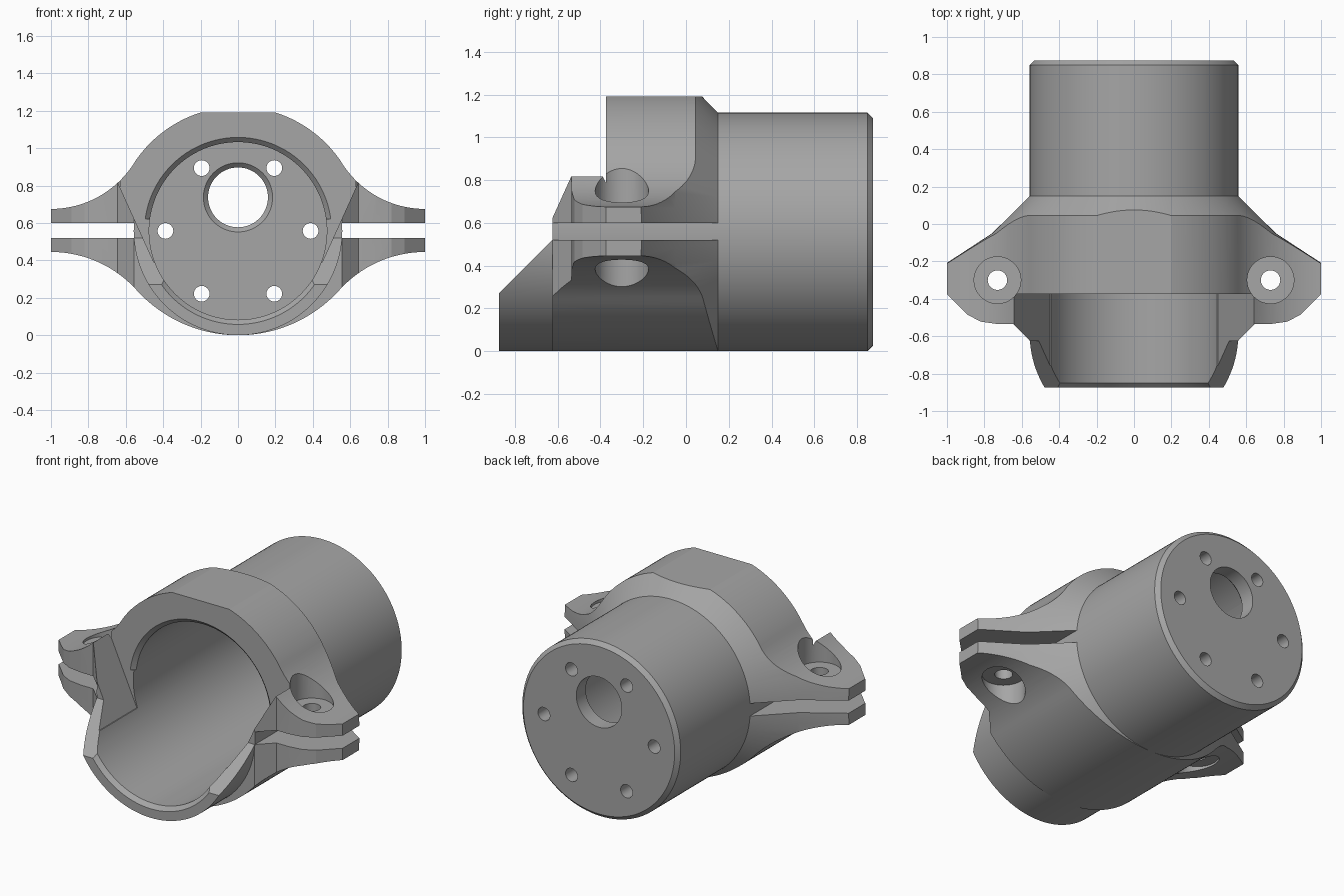
import bpy, bmesh, math
from mathutils import Vector

if "Cube" in bpy.data.objects:
    bpy.data.objects.remove(bpy.data.objects["Cube"], do_unlink=True)

R = 0.5575           # barrel radius, also the height of its axis
BORE = 0.475
SEG = 128

mat = bpy.data.materials.new("machined grey")
mat.use_nodes = True
grey = (0.38, 0.38, 0.38, 1)
mat.diffuse_color = grey
mat.node_tree.nodes["Principled BSDF"].inputs["Base Color"].default_value = grey


def finish(name, bm):
    bmesh.ops.recalc_face_normals(bm, faces=bm.faces)
    me = bpy.data.meshes.new(name)
    bm.to_mesh(me)
    bm.free()
    me.materials.append(mat)
    ob = bpy.data.objects.new(name, me)
    bpy.context.collection.objects.link(ob)
    return ob


def prism(name, pts, axis, lo, hi):
    """Extrude a 2D outline along one axis."""
    place = {"x": lambda a, b, t: (t, a, b),
             "y": lambda a, b, t: (a, t, b),
             "z": lambda a, b, t: (a, b, t)}[axis]
    bm = bmesh.new()
    rings = [[bm.verts.new(place(a, b, t)) for a, b in pts] for t in (lo, hi)]
    for ring in rings:
        bm.faces.new(ring)
    n = len(pts)
    for i in range(n):
        j = (i + 1) % n
        bm.faces.new((rings[0][i], rings[0][j], rings[1][j], rings[1][i]))
    return finish(name, bm)


def lathe(name, pts, cx=0, cy=0, cz=R, axis="y", seg=SEG):
    """Solid of revolution from (radius, position) points, capped at both ends."""
    bm = bmesh.new()
    rings = []
    for r, t in pts:
        ring = []
        for k in range(seg):
            a = math.tau * k / seg
            u, v = r * math.cos(a), r * math.sin(a)
            p = (u, t, v) if axis == "y" else (u, v, t)
            ring.append(bm.verts.new(Vector(p) + Vector((cx, cy, cz))))
        rings.append(ring)
    bm.faces.new(rings[0])
    bm.faces.new(rings[-1])
    for a, b in zip(rings, rings[1:]):
        for k in range(seg):
            m = (k + 1) % seg
            bm.faces.new((a[k], a[m], b[m], b[k]))
    return finish(name, bm)


def combine(target, tool, op="DIFFERENCE"):
    mod = target.modifiers.new("cut", "BOOLEAN")
    mod.operation, mod.solver, mod.object = op, "EXACT", tool
    bpy.context.view_layer.objects.active = target
    bpy.ops.object.modifier_apply(modifier=mod.name)
    bpy.data.objects.remove(tool, do_unlink=True)


def arc(cx, cz, r, a0, a1, n):
    return [(cx + r * math.cos(a0 + (a1 - a0) * i / n),
             cz + r * math.sin(a0 + (a1 - a0) * i / n)) for i in range(n + 1)]


def mirrored(half):
    return half + [(-x, z) for x, z in reversed(half) if abs(x) > 1e-6]


# Clamp section: big arcs blending into the ears with tangent concave arcs
LOW = 0.73
low_r, top_r, body_r = 0.616, 0.525, 0.664
t_low = math.atan2(0.445 - low_r - LOW, 1)
t_top = math.atan2(0.675 + top_r - R, 1)
t_flat = math.acos(0.2 / body_r)
section = arc(0, LOW, LOW, -math.pi / 2, t_low, 28)
section[0] = (0, 0)
section += arc(1, 0.445 - low_r, low_r, t_low + math.pi, math.pi / 2, 20)[1:]
section += arc(1, 0.675 + top_r, top_r, math.pi * 1.5, t_top + math.pi, 20)
section += arc(0, R, body_r, t_top, t_flat, 20)[1:]
clamp = prism("clamp_housing", mirrored(section), "y", -0.625, 0.3)

# Conical rear shoulder and rounded ear plan
combine(clamp, lathe("shoulder", [(0.3575, 0.35), (R, 0.15), (0.76, -0.05), (1.02, -0.22),
                                  (1.5, -0.3), (1.5, -0.8)]), "INTERSECT")
plan = [(0, -0.8), (0.38, -0.8), (0.645, -0.535), (0.73, -0.535)]
plan += [(0.82, -0.522), (0.89, -0.485), (1.0, -0.375), (1.2, -0.375), (1.2, 0.5)]
combine(clamp, prism("ear_plan", mirrored(plan), "z", -0.5, 2), "INTERSECT")

# Clamping slots stop at the barrel
for s in (-1, 1):
    slot = [(s * 0.5, 0.52), (s * 1.2, 0.52), (s * 1.2, 0.6), (s * 0.5, 0.6)]
    combine(clamp, prism("slot", slot, "y", -1, 0.5))

# Barrel with chamfered rear edge
combine(clamp, lathe("barrel", [(R, -0.875), (R, 0.85), (R - 0.025, 0.875)]), "UNION")

# Sloping front cut of the trough
combine(clamp, prism("slope_cut", [(-0.625, 0.52), (-0.625, 1.5), (-1.1, 1.5), (-1.1, 0.045)],
                     "x", -2, 2))

# Flared opening over the front
combine(clamp, prism("opening", mirrored([(0.45, 0.39), (0.64, 0.81), (0.9, 1.4)]),
                     "y", -1, -0.375))

# Main bore, chamfered at the trough tip and under the arch
combine(clamp, lathe("bore", [(0.5, -1), (0.5, -0.875), (BORE, -0.85), (BORE, 0.755)]))
flare = lathe("arch_chamfer", [(0.505, -0.38), (BORE - 0.005, -0.345)])
combine(flare, prism("upper_half", [(-1, 0.62), (1, 0.62), (1, 2), (-1, 2)], "y", -1, 1),
        "INTERSECT")
combine(clamp, flare)

# Off-centre shaft hole and ring of screw holes in the end wall
combine(clamp, lathe("shaft_hole", [(0.185, 0.7), (0.185, 0.755), (0.16, 0.78), (0.16, 1)],
                     cz=0.737, seg=64))
for k in range(6):
    a = math.tau * k / 6
    combine(clamp, lathe("screw_hole", [(0.042, 0.7), (0.042, 1)], cx=0.388 * math.cos(a),
                         cz=R + 0.388 * math.sin(a), seg=32))

# Ear bolt holes with counterbores above and below
for s in (-1, 1):
    for r, lo, hi in ((0.052, 0.2, 1), (0.125, 0.68, 1.1), (0.125, 0, 0.44)):
        combine(clamp, lathe("bolt_cut", [(r, lo), (r, hi)], cx=s * 0.73, cy=-0.3, cz=0,
                             axis="z", seg=48))

# Smooth curved faces, crisp edges
bpy.ops.object.select_all(action="DESELECT")
clamp.select_set(True)
bpy.context.view_layer.objects.active = clamp
bpy.ops.object.shade_smooth_by_angle(angle=math.radians(15))
